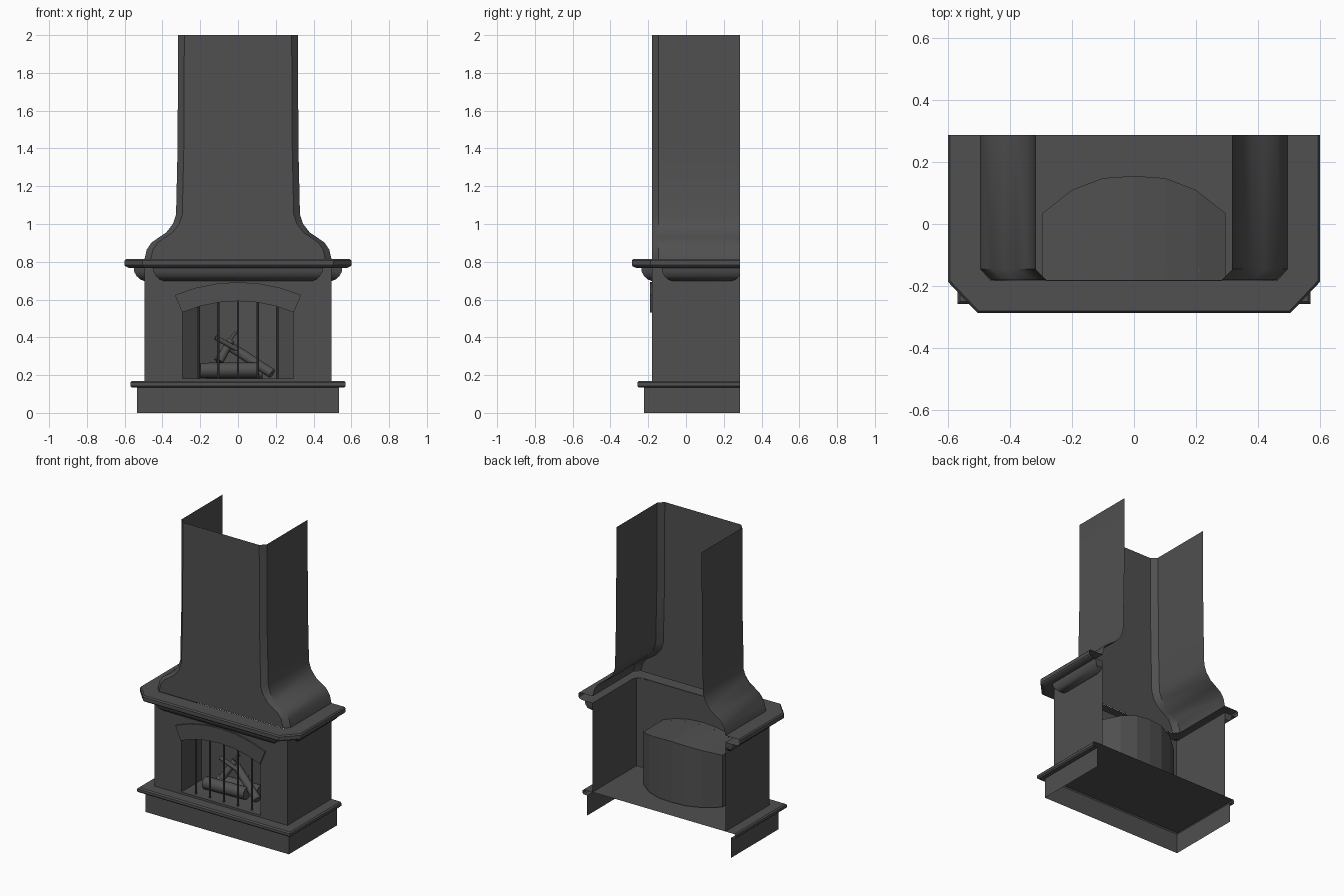
import bpy, bmesh, math
from mathutils import Vector

if "Cube" in bpy.data.objects:
    bpy.data.objects.remove(bpy.data.objects["Cube"])

stone = bpy.data.materials.new("dark_grey_stone")
stone.diffuse_color = (0.08, 0.08, 0.08, 1)
stone.use_nodes = True
stone.node_tree.nodes["Principled BSDF"].inputs["Base Color"].default_value = stone.diffuse_color

BACK = 0.287      # open back plane
FRONT = -0.18     # front wall plane
SHELF_Z = 0.768   # underside of the mantel shelf
FLOOR_Z = 0.182   # firebox floor


def finish(name, bm, smooth=False):
    bmesh.ops.remove_doubles(bm, verts=bm.verts, dist=0.0002)
    me = bpy.data.meshes.new(name)
    bm.to_mesh(me)
    bm.free()
    me.materials.append(stone)
    if smooth:
        me.polygons.foreach_set("use_smooth", [True] * len(me.polygons))
        me.set_sharp_from_angle(angle=math.radians(35))
    ob = bpy.data.objects.new(name, me)
    bpy.context.collection.objects.link(ob)
    return ob


def loft(bm, rings, cap_last=False, cap_ends=False):
    """Skin open rings; left-to-right rings stacked upward face outward."""
    vs = [[bm.verts.new(p) for p in r] for r in rings]
    for a, b in zip(vs, vs[1:]):
        for i in range(len(a) - 1):
            bm.faces.new((a[i], a[i + 1], b[i + 1], b[i]))
    if cap_last:
        bm.faces.new(vs[-1])
    if cap_ends:
        bm.faces.new([r[0] for r in vs])
        bm.faces.new([r[-1] for r in reversed(vs)])


def u_path(half, z):
    """Mirror the right-hand plan points (front to back) into a U around the front."""
    return [(-x, y, z) for x, y in reversed(half)] + [(x, y, z) for x, y in half]


def rod(bm, a, b, r, sides):
    a, b = Vector(a), Vector(b)
    d = b - a
    m = d.to_track_quat('Z', 'Y').to_matrix().to_4x4()
    m.translation = (a + b) / 2
    bmesh.ops.create_cone(bm, cap_ends=True, segments=sides, radius1=r,
                          radius2=r, depth=d.length, matrix=m)


# Plinth
bm = bmesh.new()
loft(bm, [u_path([(0.535, -0.222), (0.535, BACK)], z) for z in (0, 0.135)])
finish("plinth", bm)

# Hearth slab with rounded nose (inset, height)
bm = bmesh.new()
nose = [(0.035, 0.135), (0.008, 0.135), (0, 0.143), (0, 0.16), (0.008, 0.168), (0.075, 0.168)]
loft(bm, [u_path([(0.57 - d, -0.258 + d), (0.57 - d, BACK)], z) for d, z in nose], cap_last=True)
finish("hearth_slab", bm)

# Arch shared by wall, firebox, trim and bars
R = 0.755
ARCH_C = 0.592 - R
HALF = 0.295
XS = [-HALF, -0.2, -0.1, 0, 0.1, 0.2, HALF]


def arch(x):
    return ARCH_C + math.sqrt(R * R - x * x)


# Body walls with arched opening
bm = bmesh.new()
for side in ([(-0.495, BACK), (-0.495, FRONT), (-HALF, FRONT)],
             [(HALF, FRONT), (0.495, FRONT), (0.495, BACK)]):
    loft(bm, [[(x, y, z) for x, y in side] for z in (0.168, SHELF_Z)])
loft(bm, [[(x, FRONT, arch(x)) for x in XS], [(x, FRONT, SHELF_Z) for x in XS]])
finish("body_walls", bm)

# Firebox: curved back, arched ceiling, raised floor
bm = bmesh.new()
depth = dict(zip(XS, (0.035, 0.11, 0.148, 0.155, 0.148, 0.11, 0.035)))
plan = [(-HALF, FRONT)] + [(x, depth[x]) for x in XS] + [(HALF, FRONT)]
loft(bm, [[(x, y, FLOOR_Z) for x, y in plan], [(x, y, arch(x)) for x, y in plan]])
loft(bm, [[(x, depth[x], arch(x)) for x in XS], [(x, FRONT, arch(x)) for x in XS]])
bm.faces.new([bm.verts.new((x, y, FLOOR_Z)) for x, y in reversed(plan)])
loft(bm, [[(-HALF, FRONT, z), (HALF, FRONT, z)] for z in (0.168, FLOOR_Z)])
finish("firebox", bm)

# Raised arch trim
bm = bmesh.new()
end = math.asin(HALF / R)
angles = [end * (i / 3 - 1) for i in range(7)]
loft(bm, [[(r * math.sin(a), y, ARCH_C + r * math.cos(a)) for a in angles]
          for r, y in ((R, FRONT), (R, -0.19), (R + 0.1, -0.19), (R + 0.1, FRONT))],
     cap_ends=True)
finish("arch_trim", bm)

# Mantel shelf with clipped corners (inset, height)
bm = bmesh.new()
edge = [(0.105, SHELF_Z), (0.022, SHELF_Z), (0.006, 0.775), (0, 0.782),
        (0, 0.806), (0.007, 0.814), (0.105, 0.814)]
loft(bm, [u_path([(0.505 - 0.4 * d, -0.287 + d), (0.6 - d, -0.187 + 0.4 * d),
                  (0.6 - d, BACK)], z) for d, z in edge])
finish("mantel_shelf", bm)

# Bulged mouldings under the shelf (projection, height)
bulge = [(0, 0.698), (0.022, 0.706), (0.042, 0.724), (0.054, 0.746), (0.057, SHELF_Z)]
bm = bmesh.new()
loft(bm, [[(-0.392 - d, FRONT, z), (-0.392 - d, FRONT - d, z),
           (0.392 + d, FRONT - d, z), (0.392 + d, FRONT, z)] for d, z in bulge])
finish("front_moulding", bm, True)
for s, name in ((1, "right_moulding"), (-1, "left_moulding")):
    bm = bmesh.new()
    rings = []
    for d, z in bulge:
        y0, y1 = -0.072 - d, min(BACK, 0.24 + d)
        ring = [(s * 0.495, y0, z), (s * (0.495 + d), y0, z),
                (s * (0.495 + d), y1, z), (s * 0.495, y1, z)]
        rings.append(ring[::s])
    loft(bm, rings)
    finish(name, bm, True)

# Chimney hood with chamfered front corners (half width, height)
bm = bmesh.new()
flare = [(0.495, 0.814), (0.483, 0.865), (0.458, 0.902), (0.42, 0.928), (0.38, 0.955),
         (0.345, 1.0), (0.328, 1.05), (0.32, 1.4), (0.317, 2.0)]
loft(bm, [u_path([(w - 0.033, FRONT), (w, -0.146), (w, BACK)], z) for w, z in flare])
finish("chimney_hood", bm, True)

# Fire grate bars
bm = bmesh.new()
for i in range(-2, 3):
    x = i * 0.104
    rod(bm, (x, -0.15, FLOOR_Z), (x, -0.15, arch(x)), 0.006, 8)
finish("grate_bars", bm, True)

# Stacked logs (start, end, radius)
bm = bmesh.new()
for a, b, r in [((-0.2, -0.06, 0.225), (0.1, -0.05, 0.228), 0.04),
                ((-0.17, 0.04, 0.217), (0.13, 0.05, 0.217), 0.035),
                ((-0.03, 0.03, 0.345), (0.18, -0.05, 0.208), 0.026),
                ((-0.1, -0.03, 0.27), (-0.04, 0.03, 0.38), 0.022),
                ((-0.12, -0.02, 0.4), (0.06, 0.02, 0.3), 0.013),
                ((-0.12, 0.0, 0.28), (-0.01, 0.03, 0.43), 0.008)]:
    rod(bm, a, b, r, 12)
finish("fire_logs", bm, True)
